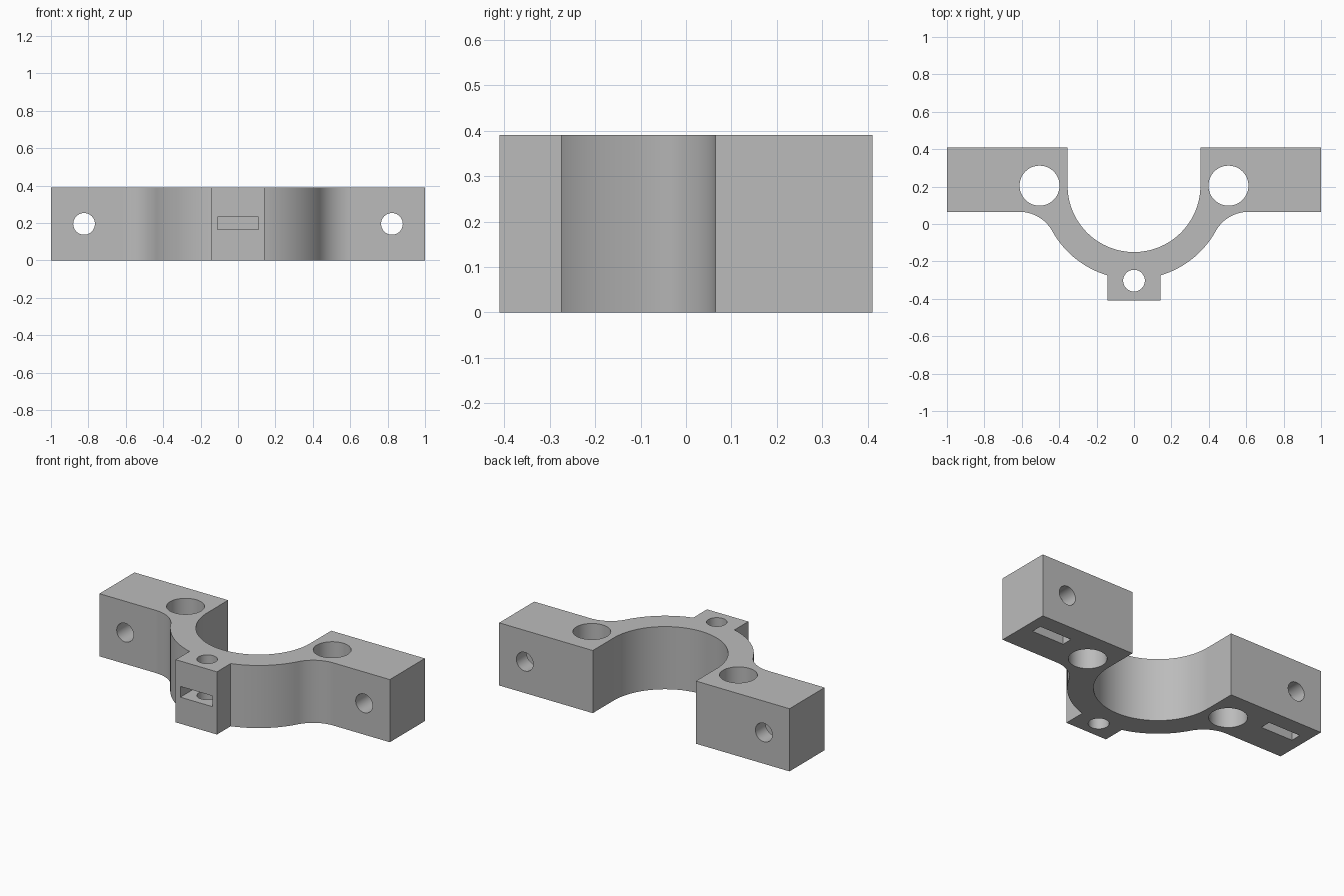
import bpy
import bmesh
from math import radians, sin, cos, asin, acos, sqrt, pi
from mathutils import Matrix

if "Cube" in bpy.data.objects:
    bpy.data.objects.remove(bpy.data.objects["Cube"], do_unlink=True)

HEIGHT = 0.39
MID = HEIGHT / 2
RING_Y = 0.205                    # centre of the half ring
INNER, OUTER, FILLET = 0.355, 0.5, 0.2
EAR_FRONT, EAR_BACK = 0.065, 0.41
TAB = 0.142                       # half width of the front tab
BOLT_X, BOLT_R = 0.823, 0.058

grey = bpy.data.materials.new("light_grey")
grey.use_nodes = True
colour = (0.5, 0.5, 0.5, 1)
grey.diffuse_color = colour
grey.node_tree.nodes["Principled BSDF"].inputs["Base Color"].default_value = colour


def arc(cx, cy, r, start, end, steps):
    angles = [start + (end - start) * i / steps for i in range(steps + 1)]
    return [(cx + r * cos(a), cy + r * sin(a)) for a in angles]


def new_object(name, bm):
    bmesh.ops.recalc_face_normals(bm, faces=bm.faces)
    mesh = bpy.data.meshes.new(name)
    bm.to_mesh(mesh)
    bm.free()
    obj = bpy.data.objects.new(name, mesh)
    bpy.context.collection.objects.link(obj)
    return obj


# Half outline: tab, outer ring, concave fillet, ear, inner ring
fillet_y = EAR_FRONT - FILLET
fillet_x = sqrt((OUTER + FILLET) ** 2 - (RING_Y - fillet_y) ** 2)
tangent = -acos(fillet_x / (OUTER + FILLET))
half = [(TAB, -0.41)]
half += arc(0, RING_Y, OUTER, -pi / 2 + asin(TAB / OUTER), tangent, 24)
half += arc(fillet_x, fillet_y, FILLET, pi + tangent, pi / 2, 20)[1:]
half += [(1, EAR_FRONT), (1, EAR_BACK), (INNER, EAR_BACK)]
half += arc(0, RING_Y, INNER, 0, -pi / 2, 36)
outline = half + [(-x, y) for x, y in reversed(half[:-1])]

# Clamp body
bm = bmesh.new()
base = bm.faces.new([bm.verts.new((x, y, 0)) for x, y in outline])
top = bmesh.ops.extrude_face_region(bm, geom=[base])["geom"]
bmesh.ops.translate(bm, vec=(0, 0, HEIGHT),
                    verts=[v for v in top if isinstance(v, bmesh.types.BMVert)])
body = new_object("clamp_half", bm)
body.data.materials.append(grey)


def cut(cutter):
    mod = body.modifiers.new("cut", 'BOOLEAN')
    mod.operation = 'DIFFERENCE'
    mod.solver = 'EXACT'
    mod.object = cutter
    bpy.context.view_layer.objects.active = body
    bpy.ops.object.modifier_apply(modifier=mod.name)
    bpy.data.objects.remove(cutter, do_unlink=True)


def drill(x, y, z, radius, along_y=False):
    bm = bmesh.new()
    turn = Matrix.Rotation(pi / 2, 4, 'X') if along_y else Matrix()
    bmesh.ops.create_cone(bm, cap_ends=True, segments=48, radius1=radius,
                          radius2=radius, depth=1,
                          matrix=Matrix.Translation((x, y, z)) @ turn)
    cut(new_object("drill", bm))


def slot(low, high):
    bm = bmesh.new()
    bmesh.ops.create_cube(bm, size=1)
    for v in bm.verts:
        v.co = [h if c > 0 else l for c, l, h in zip(v.co, low, high)]
    cut(new_object("slot", bm))


# Rod holes, bolt holes and nut slots in both ears
for side in (-1, 1):
    drill(side * 0.505, RING_Y, MID, 0.107)
    drill(side * BOLT_X, 0.24, MID, BOLT_R, along_y=True)
    slot((side * BOLT_X - 0.11, 0.242, -0.1), (side * BOLT_X + 0.11, 0.309, 0.3))

# Bolt hole and nut slot in the front tab
drill(0, -0.303, MID, BOLT_R)
slot((-0.11, -0.5, 0.165), (0.11, -0.2, 0.232))

# Smooth curves with crisp edges and flat planes
bpy.ops.object.select_all(action='DESELECT')
body.select_set(True)
bpy.context.view_layer.objects.active = body
bpy.ops.object.shade_smooth_by_angle(angle=radians(30))
weighted = body.modifiers.new("flat_planes", 'WEIGHTED_NORMAL')
weighted.keep_sharp = True
